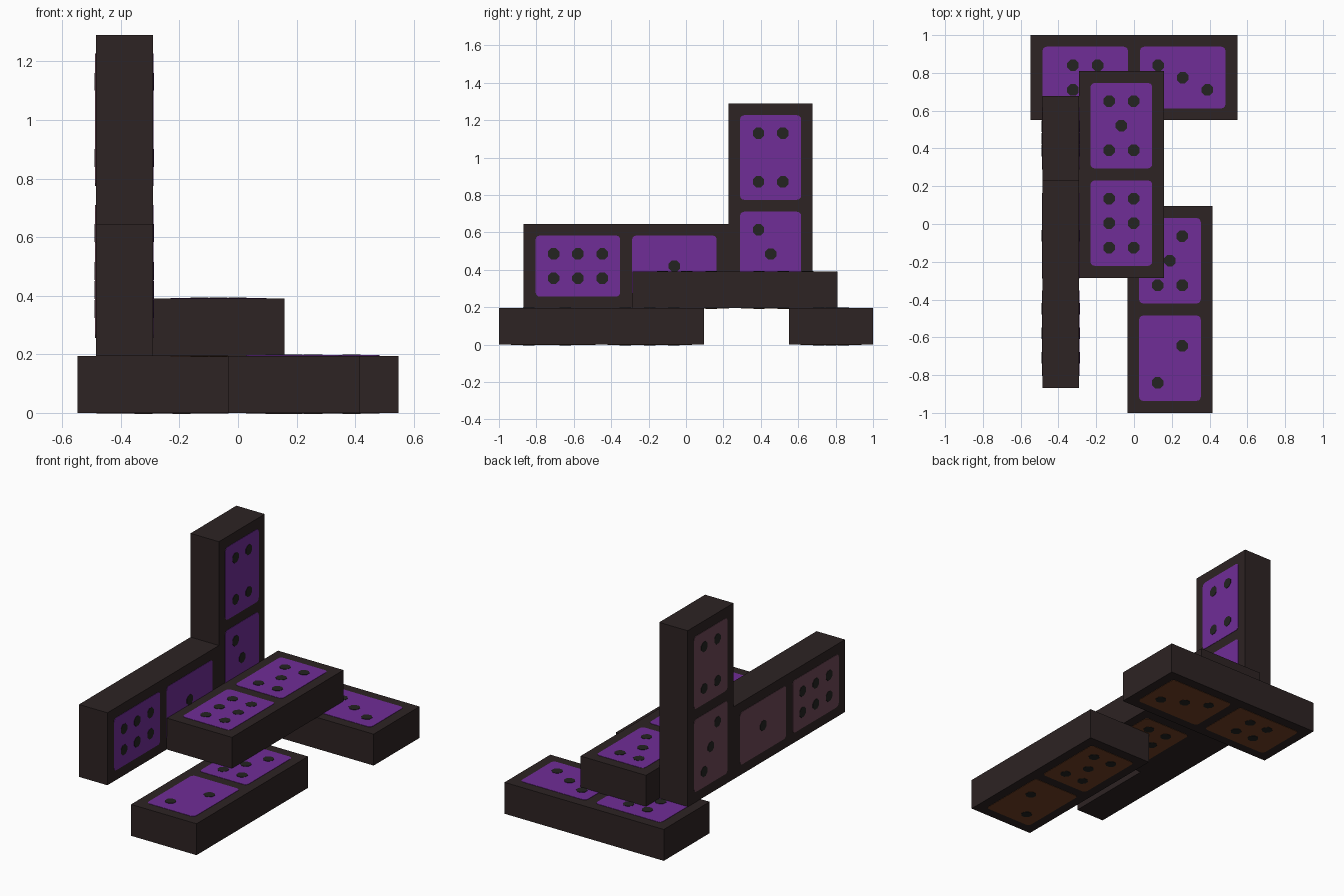
import bpy
import bmesh
import math
from mathutils import Matrix, Vector

if "Cube" in bpy.data.objects:
    bpy.data.objects.remove(bpy.data.objects["Cube"])

LENGTH, WIDTH, THICK = 1.095, 0.45, 0.195
PANEL_L, PANEL_W, PANEL_OFFSET = 0.452, 0.327, 0.258
STEP = 0.065          # pip grid spacing
PIP_R = 0.033


def linear(c):
    c /= 255
    return c / 12.92 if c <= 0.04045 else ((c + 0.055) / 1.055) ** 2.4


def material(name, *rgb):
    mat = bpy.data.materials.new(name)
    mat.use_nodes = True
    color = (*[linear(c) for c in rgb], 1)
    mat.diffuse_color = color
    bsdf = next(n for n in mat.node_tree.nodes if n.type == "BSDF_PRINCIPLED")
    bsdf.inputs["Base Color"].default_value = color
    bsdf.inputs["Roughness"].default_value = 0.7
    return mat


BODY = material("dark brown body", 45, 35, 35)
PURPLE = material("purple panel", 112, 45, 151)
BROWN = material("brown panel", 114, 65, 36)
MAUVE = material("mauve panel", 110, 72, 86)
PIP = material("black pip", 35, 35, 33)


def prism(bm, outline, low, high, mat_index=0):
    """Solid with a flat outline between two heights."""
    bottom = [bm.verts.new((x, y, low)) for x, y in outline]
    top = [bm.verts.new((x, y, high)) for x, y in outline]
    faces = [bm.faces.new(top), bm.faces.new(bottom[::-1])]
    for i in range(len(outline)):
        j = (i + 1) % len(outline)
        faces.append(bm.faces.new((bottom[i], bottom[j], top[j], top[i])))
    for f in faces:
        f.material_index = mat_index


def rounded_rect(cx, length, width, r=0.022, steps=3):
    pts = []
    for k, (sx, sy) in enumerate([(1, 1), (-1, 1), (-1, -1), (1, -1)]):
        for s in range(steps + 1):
            a = (k + s / steps) * math.pi / 2
            pts.append((cx + sx * (length / 2 - r) + r * math.cos(a),
                        sy * (width / 2 - r) + r * math.sin(a)))
    return pts


def octagon(cx, cy):
    angles = [(i + 0.5) * math.pi / 4 for i in range(8)]
    return [(cx + PIP_R * math.cos(a), cy + PIP_R * math.sin(a)) for a in angles]


def finish(bm, name, mats, matrix):
    bmesh.ops.recalc_face_normals(bm, faces=bm.faces)
    mesh = bpy.data.meshes.new(name)
    bm.to_mesh(mesh)
    bm.free()
    for m in mats:
        mesh.materials.append(m)
    obj = bpy.data.objects.new(name, mesh)
    obj.matrix_world = matrix
    bpy.context.collection.objects.link(obj)


def domino(name, centre, along, across, low_pips, high_pips, back):
    u, v = Vector(along), Vector(across)
    matrix = Matrix.Translation(centre) @ Matrix((u, v, u.cross(v))).transposed().to_4x4()

    # Plain block
    bm = bmesh.new()
    bmesh.ops.create_cube(bm, size=1)
    bmesh.ops.scale(bm, vec=(LENGTH, WIDTH, THICK), verts=bm.verts)
    finish(bm, name + "_body", [BODY], matrix)

    # Panels and pips on both broad faces
    panels, pips = bmesh.new(), bmesh.new()
    h = THICK / 2
    for side, pattern in ((-1, low_pips), (1, high_pips)):
        cx = side * PANEL_OFFSET
        for index, face in enumerate((1, -1)):
            prism(panels, rounded_rect(cx, PANEL_L, PANEL_W),
                  face * (h - 0.002), face * (h + 0.002), index)
            for a, b in pattern:
                prism(pips, octagon(cx + a * STEP, b * STEP),
                      face * (h - 0.002), face * (h + 0.004))
    finish(panels, name + "_panels", [PURPLE, back], matrix)
    finish(pips, name + "_pips", [PIP], matrix)


# Pip layouts as (along, across) grid steps
ONE = [(0, 0)]
TWO = [(1, -1), (-2, 1)]
THREE_DOWN = [(-2, 1), (0, 0), (2, -1)]
THREE_UP = [(2, 1), (0, 0), (-2, -1)]
FOUR = [(a, b) for a in (-2, 2) for b in (-1, 1)]
FOUR_TIGHT = [(a, b) for a in (-1, 1) for b in (-1, 1)]
FIVE = FOUR + ONE
SIX = [(a, b) for a in (-2, 0, 2) for b in (-1, 1)]

X, Y, Z = (1, 0, 0), (0, 1, 0), (0, 0, 1)
NEG_X, NEG_Y = (-1, 0, 0), (0, -1, 0)
H = THICK / 2
WALL_X = -0.388

# Flat pieces
domino("front_domino", (0.19, -0.4525, H), Y, NEG_X, TWO, FIVE, BROWN)
domino("back_domino", (0, 0.775, H), X, Y, FOUR_TIGHT, THREE_DOWN, BROWN)
domino("bridge_domino", (-0.067, 0.2625, 3 * H), Y, NEG_X, SIX, FIVE, BROWN)

# Pieces on edge and on end
domino("wall_domino", (WALL_X, -0.32, THICK + WIDTH / 2), Y, Z, SIX, ONE, MAUVE)
domino("tower_domino", (WALL_X, 0.4525, THICK + LENGTH / 2), Z, NEG_Y, THREE_UP, FOUR, MAUVE)
